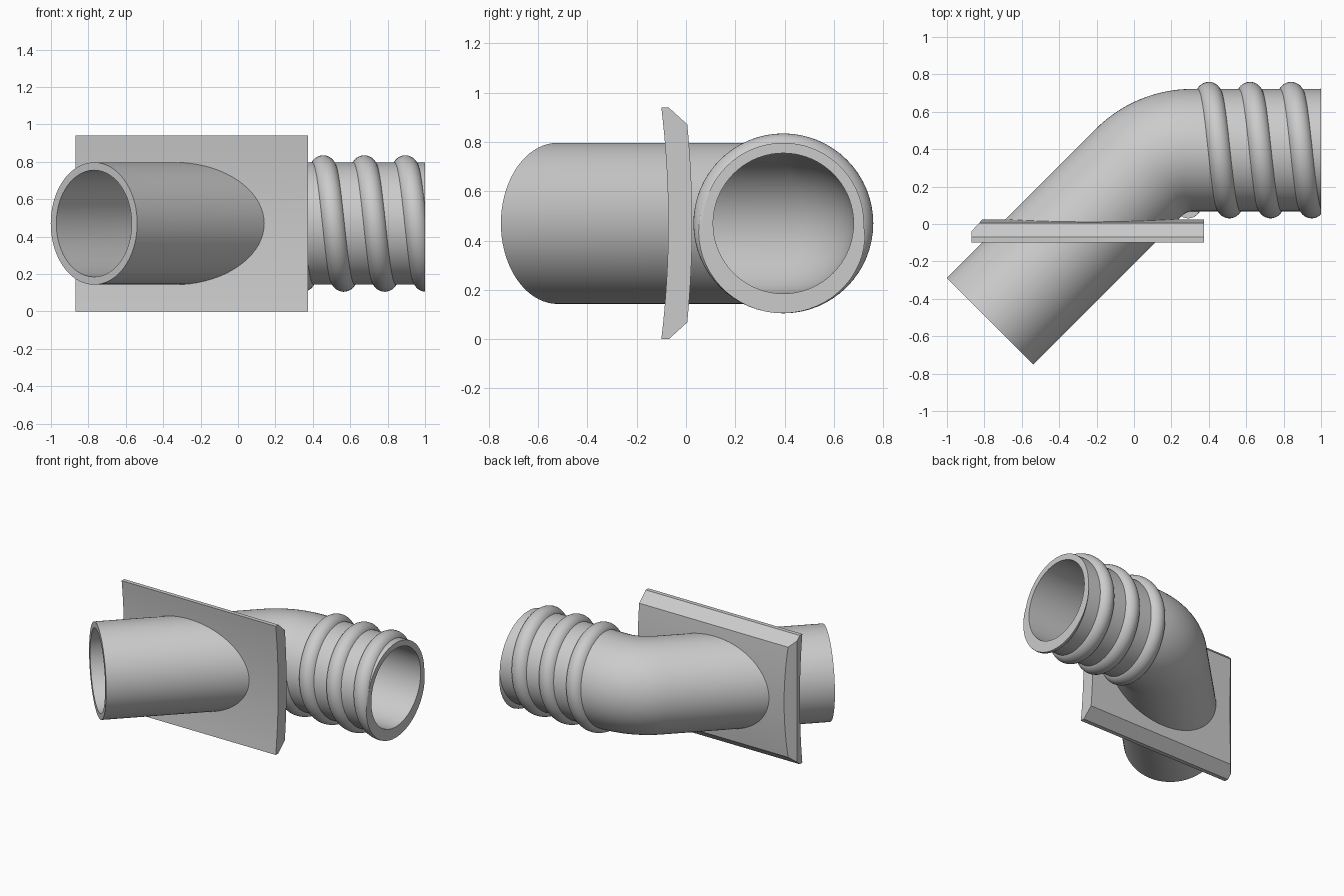
import bpy, bmesh
from math import sin, cos, pi, radians, tan
from mathutils import Vector

if "Cube" in bpy.data.objects:
    bpy.data.objects.remove(bpy.data.objects["Cube"])

grey = bpy.data.materials.new("plain grey")
grey.use_nodes = True
grey.diffuse_color = (0.6, 0.6, 0.6, 1)
grey.node_tree.nodes["Principled BSDF"].inputs["Base Color"].default_value = (0.6, 0.6, 0.6, 1)

OUTER, INNER = 0.327, 0.285      # pipe wall radii
AXIS_Y, AXIS_Z = 0.395, 0.47     # axis of the straight section
UP = Vector((0, 0, 1))


def loft(name, rings, wrap=False, cut=None):
    """Skin closed rings; wrap joins last to first, otherwise the ends are capped."""
    bm = bmesh.new()
    loops = [[bm.verts.new(p) for p in ring] for ring in rings]
    n = len(loops[0])
    pairs = list(zip(loops, loops[1:]))
    if wrap:
        pairs.append((loops[-1], loops[0]))
    else:
        bm.faces.new(loops[0])
        bm.faces.new(loops[-1])
    for a, b in pairs:
        for i in range(n):
            j = (i + 1) % n
            bm.faces.new((a[i], a[j], b[j], b[i]))
    if cut:
        bmesh.ops.bisect_plane(bm, geom=bm.verts[:] + bm.edges[:] + bm.faces[:],
                               plane_co=cut[0], plane_no=cut[1], clear_outer=True)
        bmesh.ops.holes_fill(bm, edges=[e for e in bm.edges if e.is_boundary])
    bmesh.ops.recalc_face_normals(bm, faces=bm.faces[:])
    mesh = bpy.data.meshes.new(name)
    bm.to_mesh(mesh)
    bm.free()
    mesh.materials.append(grey)
    obj = bpy.data.objects.new(name, mesh)
    bpy.context.collection.objects.link(obj)
    return obj


def activate(obj):
    bpy.ops.object.select_all(action='DESELECT')
    obj.select_set(True)
    bpy.context.view_layer.objects.active = obj


def circle(centre, heading, radius, n=72):
    side = Vector((-sin(heading), cos(heading), 0))
    return [centre + radius * (side * cos(2 * pi * i / n) + UP * sin(2 * pi * i / n))
            for i in range(n)]


# Hollow elbow pipe: slanted straight, 45 degree bend, straight
BEND = 0.40
corner_x = 0.145
bend_end = corner_x + BEND * tan(radians(22.5))
stations = [(Vector((-0.77, -0.52, AXIS_Z)), radians(45))]
for k in range(17):
    h = radians(45) * (1 - k / 16)
    stations.append((Vector((bend_end - BEND * sin(h),
                             AXIS_Y - BEND + BEND * cos(h), AXIS_Z)), h))
stations.append((Vector((1, AXIS_Y, AXIS_Z)), 0))
wall = [circle(c, h, OUTER) for c, h in stations]
wall += [circle(c, h, INNER) for c, h in reversed(stations)]
pipe = loft("elbow_pipe", wall, wrap=True)

# Spiral rib around the straight section, trimmed flush with the pipe end
PITCH, RIB, RIB_AXIS, STEPS = 0.22, 0.065, 0.30, 64
rib_rings = []
for k in range(int(3.6 * STEPS) + 1):
    turn = k / STEPS
    a = 2 * pi * turn
    out = Vector((0, -cos(a), -sin(a)))
    base = Vector((0.29 + PITCH * turn, AXIS_Y, AXIS_Z))
    rib_rings.append([base + out * (RIB_AXIS + RIB * cos(b)) + Vector((RIB * sin(b), 0, 0))
                      for b in (pi * (i / 16 - 0.5) for i in range(17))])
rib = loft("spiral_rib", rib_rings, cut=((1, 0, 0), (1, 0, 0)))

# Mounting plate: bowed faces, chamfered top, bottom and one side
HEIGHT = 0.94
profile = []
for i in range(17):                       # hollow front face
    s = i / 8 - 1
    profile.append((-0.072 - 0.028 * s * s, HEIGHT * (s + 1) / 2))
profile.append((-0.07, HEIGHT))
for i in range(17):                       # bulging back face
    s = 1 - i / 8
    profile.append((0.025 - 0.02 * s * s, HEIGHT / 2 + 0.402 * s))
profile.append((-0.07, 0))
plate = loft("mounting_plate",
             [[Vector((x, y, z)) for y, z in profile] for x in (-0.87, 0.375)],
             cut=((-0.87, -0.04, 0), (-0.065, 0.06, 0)))

# Clear the bore through the plate
bore = loft("bore_cutter", [circle(Vector((t, t + 0.25, AXIS_Z)), radians(45), 0.305)
                            for t in (-0.75, 0.25)])
bore.hide_render = True
hole = plate.modifiers.new("bore", 'BOOLEAN')
hole.object = bore
hole.operation = 'DIFFERENCE'
hole.solver = 'EXACT'
activate(plate)
bpy.ops.object.modifier_apply(modifier=hole.name)
bpy.data.objects.remove(bore)

# Smooth curved surfaces, keep crisp rims and chamfers
for obj in (pipe, rib, plate):
    activate(obj)
    bpy.ops.object.shade_smooth_by_angle(angle=radians(30))
